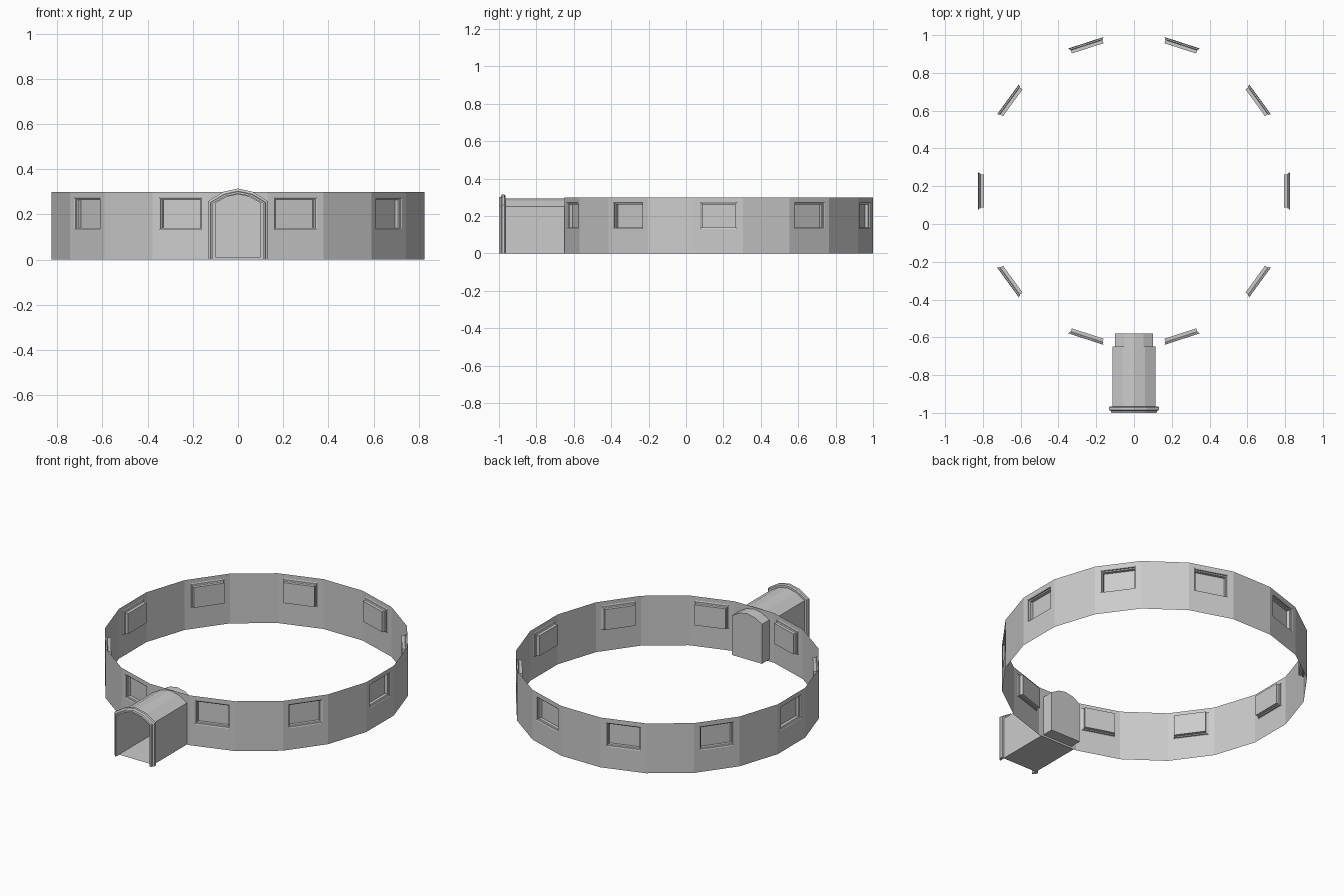
import bpy, bmesh, math
from mathutils import Vector

if "Cube" in bpy.data.objects:
    bpy.data.objects.remove(bpy.data.objects["Cube"])

CY, R, H = 0.175, 0.835, 0.30      # ring centre, corner radius, height
AP = R * math.cos(math.radians(9))  # distance of the flat sides
HW = R * math.sin(math.radians(9))  # half width of one side


def finish(name, bm):
    bmesh.ops.remove_doubles(bm, verts=bm.verts, dist=0.0004)
    me = bpy.data.meshes.new(name)
    bm.to_mesh(me)
    bm.free()
    ob = bpy.data.objects.new(name, me)
    bpy.context.collection.objects.link(ob)
    return ob


def on_side(k, u, r, z):
    """Point on side k: u along the side, r outward, z up."""
    a = math.radians(18 * k)
    return Vector((r * math.cos(a) - u * math.sin(a), CY + r * math.sin(a) + u * math.cos(a), z))


def rect(k, w, z0, z1, r):
    return [on_side(k, u, r, z) for u, z in ((-w, z0), (w, z0), (w, z1), (-w, z1))]


def skin(bm, loops, closed=True, cap=False):
    """Bridge successive point loops with quads."""
    rows = [[bm.verts.new(p) for p in l] for l in loops]
    n = len(rows[0])
    for a, b in zip(rows, rows[1:]):
        for i in range(n if closed else n - 1):
            j = (i + 1) % n
            bm.faces.new((a[i], a[j], b[j], b[i]))
    if cap:
        bm.faces.new(rows[-1])


def arch(w, z0, spring, top, y):
    """Low-poly arch outline, seen from the front."""
    m = spring + 0.74 * (top - spring)
    return [Vector((x, y, z)) for x, z in ((-w, z0), (w, z0), (w, spring), (w / 2, m),
                                           (0, top), (-w / 2, m), (-w, spring))]


# ring wall with window openings on every second side
wall = bmesh.new()
for k in range(20):
    outer = rect(k, HW, 0, H, AP)
    if k == 15:
        # doorway side, opened to the arch
        edges = []
        for loop in (outer, arch(0.10, 0.012, 0.25, 0.288, CY - AP)):
            vs = [wall.verts.new(p) for p in loop]
            edges += [wall.edges.new((vs[i], vs[(i + 1) % len(vs)])) for i in range(len(vs))]
        bmesh.ops.triangle_fill(wall, use_beauty=True, edges=edges, normal=(0, -1, 0))
    elif k % 2 == 0:
        skin(wall, [outer, rect(k, 0.10, 0.13, 0.275, AP)])
    else:
        skin(wall, [outer], cap=True)
finish("ring_wall", wall)

# recessed windows
for k in range(0, 20, 2):
    bm = bmesh.new()
    skin(bm, [rect(k, 0.10, 0.13, 0.275, AP),
              rect(k, 0.094, 0.135, 0.269, AP - 0.003),
              rect(k, 0.094, 0.135, 0.269, AP - 0.010),
              rect(k, 0.088, 0.140, 0.263, AP - 0.013),
              rect(k, 0.088, 0.140, 0.263, AP - 0.031)], cap=True)
    finish("window_%d" % (k // 2 + 1), bm)

# entrance tunnel with narrower closed end inside the ring
bm = bmesh.new()
skin(bm, [arch(0.115, 0, 0.25, 0.295, -0.97), arch(0.115, 0, 0.25, 0.295, CY - AP)])
finish("entrance_tunnel", bm)
bm = bmesh.new()
skin(bm, [arch(0.10, 0.012, 0.25, 0.288, CY - AP), arch(0.10, 0.012, 0.25, 0.288, -0.58)], cap=True)
finish("inner_doorway", bm)

# arched door surround, swept from foot to foot
bm = bmesh.new()
section = ((0.112, -0.965), (0.126, -0.965), (0.132, -0.971), (0.132, -0.985),
           (0.122, -0.990), (0.120, -1.0), (0.112, -1.0))
loops = []
for w, y in section:
    pts = arch(w, 0, 0.25 + (w - 0.115) * 0.5, 0.295 + (w - 0.115) * 1.15, y)
    loops.append(pts[1:] + pts[:1])
path = [[l[i] for l in loops] for i in range(7)]
skin(bm, path, cap=True)
bm.faces.new([bm.verts.new(p) for p in reversed(path[0])])
bmesh.ops.remove_doubles(bm, verts=bm.verts, dist=0.0004)
bmesh.ops.recalc_face_normals(bm, faces=bm.faces)
finish("door_surround", bm)
